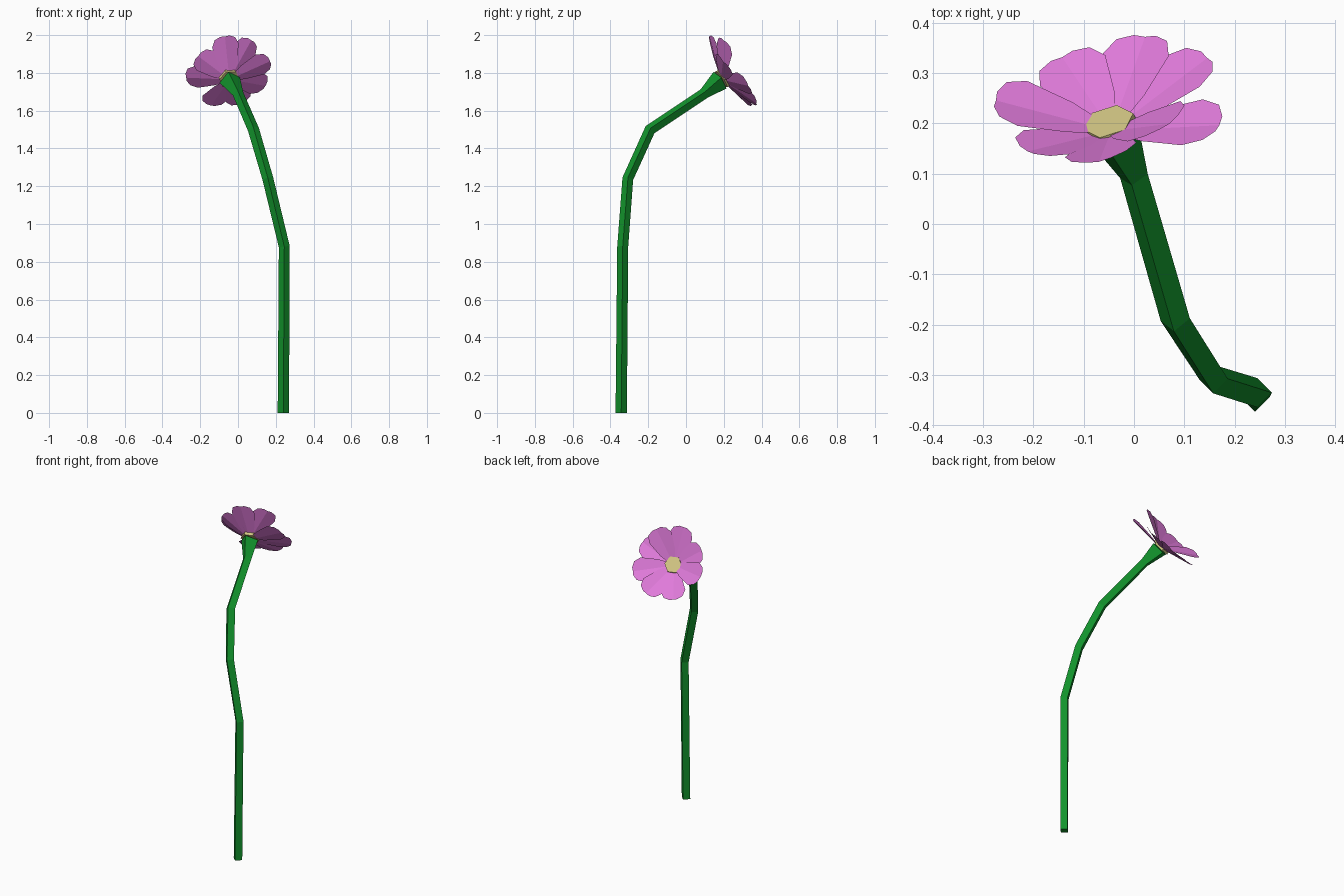
import bpy, bmesh, math
from mathutils import Vector

if "Cube" in bpy.data.objects:
    bpy.data.objects.remove(bpy.data.objects["Cube"])


def material(name, rgb):
    m = bpy.data.materials.new(name)
    m.diffuse_color = (*rgb, 1)
    m.use_nodes = True
    m.node_tree.nodes["Principled BSDF"].inputs["Base Color"].default_value = m.diffuse_color
    return m


def build(name, bm, mat):
    me = bpy.data.meshes.new(name)
    bm.to_mesh(me)
    bm.free()
    me.materials.append(mat)
    ob = bpy.data.objects.new(name, me)
    bpy.context.collection.objects.link(ob)
    return ob


green = material("stem_green", (0.006, 0.29, 0.025))
pink = material("petal_pink", (0.74, 0.195, 0.70))
yellow = material("centre_yellow", (0.65, 0.57, 0.23))

# Flower head frame: facing direction, sideways and upward axes
head = Vector((-0.045, 0.185, 1.765))
n = Vector((-0.25, 0.78, 0.57)).normalized()
side = Vector((-n.y, n.x, 0)).normalized() * -1
up = n.cross(side) * -1
if up.z < 0:
    up.negate()

# Stem: four-sided bent tube that flares into the calyx
path = [((0.24, -0.343, 0), 0.03), ((0.245, -0.335, 0.88), 0.029),
        ((0.158, -0.308, 1.24), 0.029), ((0.082, -0.19, 1.5), 0.03),
        ((0.0, 0.095, 1.69), 0.029), (tuple(head - n * 0.006), 0.056)]
pts = [Vector(p) for p, r in path]
bm = bmesh.new()
rings = []
for i, (p, r) in enumerate(path):
    if i == 0:
        t = Vector((0, 0, 1))
    elif i == len(path) - 1:
        t = n
    else:
        t = (pts[i] - pts[i - 1]).normalized() + (pts[i + 1] - pts[i]).normalized()
    q = Vector((0, 0, 1)).rotation_difference(t)
    rings.append([bm.verts.new(pts[i] + q @ Vector((r * math.cos(a), r * math.sin(a), 0)))
                  for a in (k * math.pi / 2 for k in range(4))])
for a, b in zip(rings, rings[1:]):
    for k in range(4):
        bm.faces.new((a[k], a[(k + 1) % 4], b[(k + 1) % 4], b[k]))
bm.faces.new(rings[0][::-1])
bm.faces.new(rings[-1])
build("stem", bm, green)

# Petals: (angle, reach, lift of the tip), each folded along its midline
petals = [(28, 0.235, 0.01), (58, 0.215, 0.10), (101, 0.22, 0.088), (151, 0.195, 0.08),
          (198, 0.21, 0.11), (257, 0.215, 0.06), (302, 0.228, 0.057), (342, 0.237, 0.046)]
outline = [(0.08, 0.018), (0.35, 0.048), (0.76, 0.073), (0.93, 0.056), (1.0, 0.024)]
bm = bmesh.new()
for deg, reach, lift in petals:
    a = math.radians(deg)
    out = side * math.cos(a) + up * math.sin(a)
    across = up * math.cos(a) - side * math.sin(a)
    rows = []
    for f, w in outline:
        mid = head + out * reach * f + n * lift * f
        rows.append([bm.verts.new(mid + across * w * s + n * abs(s) * w * 0.15)
                     for s in (-1, 0, 1)])
    for r0, r1 in zip(rows, rows[1:]):
        for k in range(2):
            bm.faces.new((r0[k], r1[k], r1[k + 1], r0[k + 1]))
bmesh.ops.recalc_face_normals(bm, faces=bm.faces)
for f in bm.faces:
    f.normal_update()
    if f.normal.dot(n) < 0:
        f.normal_flip()
build("petals", bm, pink)

# Centre: low six-sided button
bm = bmesh.new()
ring = {}
for h, r in ((0.0, 0.056), (0.024, 0.052)):
    ring[h] = [bm.verts.new(head + n * h + (side * math.cos(k * math.pi / 3)
               + up * math.sin(k * math.pi / 3)) * r) for k in range(6)]
lo, hi = ring.values()
for k in range(6):
    bm.faces.new((lo[k], lo[(k + 1) % 6], hi[(k + 1) % 6], hi[k]))
bm.faces.new(hi)
bm.faces.new(lo[::-1])
bmesh.ops.recalc_face_normals(bm, faces=bm.faces)
build("flower_centre", bm, yellow)
